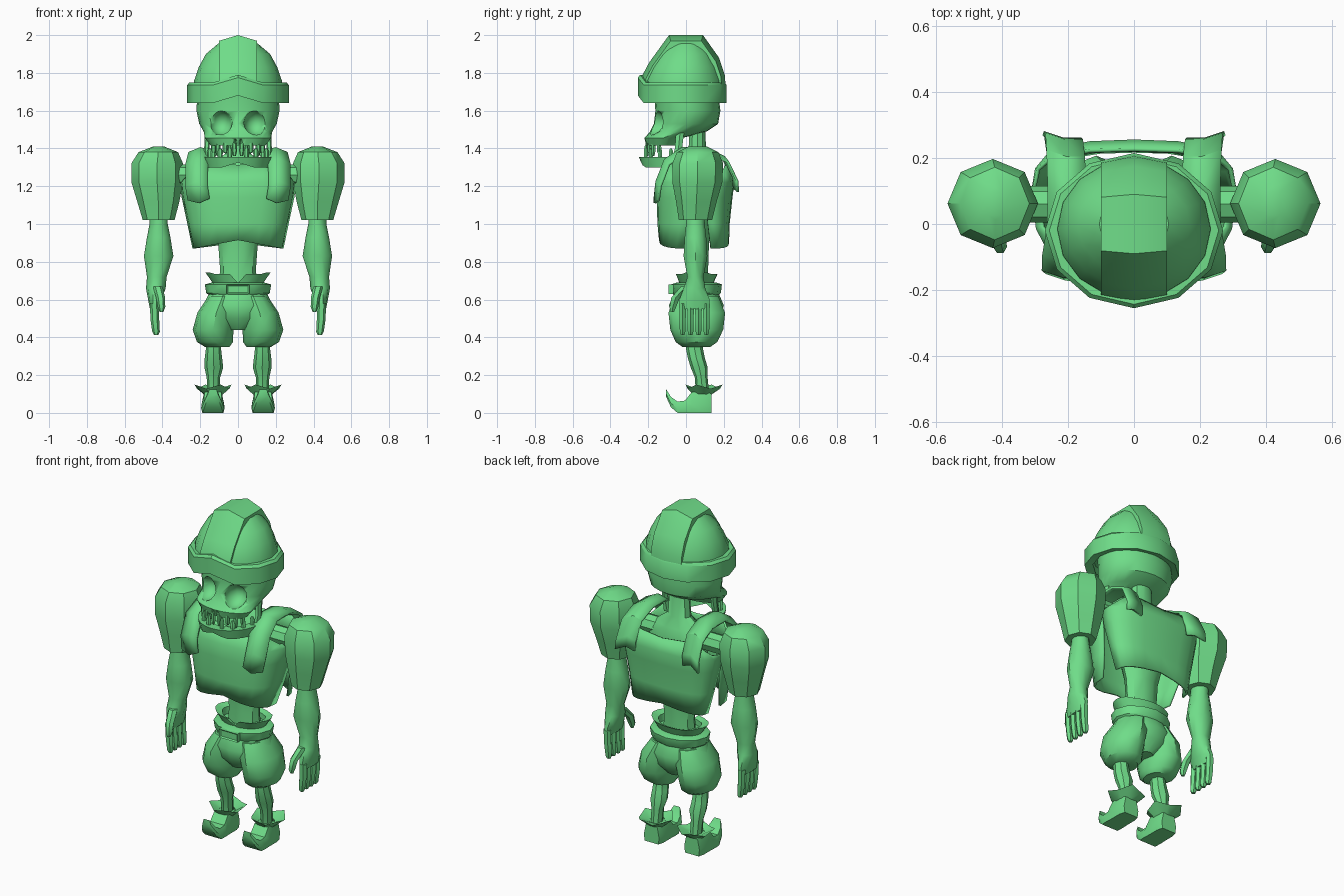
import bpy, bmesh, math
from math import sin, cos, pi, radians

if "Cube" in bpy.data.objects:
    bpy.data.objects.remove(bpy.data.objects["Cube"])

green = bpy.data.materials.new("green")
green.diffuse_color = (0.16, 0.72, 0.25, 1)
green.use_nodes = True
green.node_tree.nodes["Principled BSDF"].inputs["Base Color"].default_value = green.diffuse_color


def finish(name, bm, mirror=False, thick=0, angle=38):
    bmesh.ops.recalc_face_normals(bm, faces=bm.faces)
    me = bpy.data.meshes.new(name)
    bm.to_mesh(me)
    bm.free()
    me.materials.append(green)
    me.shade_smooth()
    me.set_sharp_from_angle(angle=radians(angle))
    ob = bpy.data.objects.new(name, me)
    bpy.context.collection.objects.link(ob)
    if thick:
        m = ob.modifiers.new("thickness", 'SOLIDIFY')
        m.thickness, m.offset = thick, 0
    if mirror:
        ob.modifiers.new("mirror", 'MIRROR')
    return ob


def loft(name, sections, wrap=False, sheet=False, caps=True, **kw):
    """Skin a list of equal-length point sections; sheet leaves them open."""
    bm = bmesh.new()
    rows = [[bm.verts.new(p) for p in s] for s in sections]
    n, k = len(rows[0]), len(rows)
    for i in range(k if wrap else k - 1):
        a, b = rows[i], rows[(i + 1) % k]
        for j in range(n - 1 if sheet else n):
            q = (j + 1) % n
            bm.faces.new((a[j], a[q], b[q], b[j]))
    if caps and not wrap and not sheet:
        bm.faces.new(rows[0])
        bm.faces.new(rows[-1])
    return finish(name, bm, **kw)


def tube(name, rows, n=10, **kw):
    """Stack of ellipses: z, centre x, centre y, radius x, radius y."""
    return loft(name, [[(cx + rx * cos(2 * pi * i / n), cy + ry * sin(2 * pi * i / n), z)
                        for i in range(n)] for z, cx, cy, rx, ry in rows], **kw)


def box(name, c, s, **kw):
    bm = bmesh.new()
    bmesh.ops.create_cube(bm, size=1)
    for v in bm.verts:
        v.co = [c[i] + v.co[i] * s[i] for i in range(3)]
    return finish(name, bm, **kw)


# helmet dome, raised centre ridge and brim
tube("helmet_dome", [(1.70, 0, -.015, .235, .215), (1.76, 0, -.015, .232, .212),
                     (1.83, 0, -.01, .208, .185), (1.90, 0, -.005, .17, .145),
                     (1.955, 0, 0, .105, .10)], n=16)
ridge = [(-.245, 1.73), (-.235, 1.78), (-.195, 1.855), (-.09, 2.0), (0, 2.0), (.09, 2.0),
         (.175, 1.88), (.205, 1.79), (.21, 1.73)]


def toward(x, y, z, f):
    return (x, y * f, 1.70 + (z - 1.70) * f)


loft("helmet_ridge", [[toward(-.1, y, z, .78), toward(-.1, y, z, .9), toward(0, y, z, 1),
                       toward(.1, y, z, .9), toward(.1, y, z, .78)] for y, z in ridge])
secs = []
for i in range(12):
    a = 2 * pi * i / 12
    up = .04 if i == 9 else 0
    secs.append([(.27 * f * cos(a), -.02 + .235 * f * sin(a), z + up)
                 for f, z in ((1, 1.64), (1, 1.735), (.95, 1.75), (.84, 1.75), (.82, 1.65))])
loft("helmet_brim", secs, wrap=True)

# skull with carved eye sockets and nostrils
skull = tube("skull", [(1.415, 0, -.125, .145, .085), (1.455, 0, -.12, .175, .10),
                       (1.49, 0, -.04, .182, .15), (1.53, 0, .0, .205, .17),
                       (1.60, 0, .01, .22, .172), (1.70, 0, 0, .215, .17)], n=24)
bm = bmesh.new()
for x, y, z, r in ((.092, -.165, 1.535, (.062, .08, .066)), (.014, -.225, 1.43, (.01, .03, .022))):
    for s in (-1, 1):
        new = bmesh.ops.create_uvsphere(bm, u_segments=12, v_segments=8, radius=1)["verts"]
        for v in new:
            v.co = (s * x + v.co.x * r[0], y + v.co.y * r[1], z + v.co.z * r[2])
cutter = finish("socket_cutter", bm)
cutter.hide_render = True
mod = skull.modifiers.new("sockets", 'BOOLEAN')
mod.operation, mod.object, mod.solver = 'DIFFERENCE', cutter, 'EXACT'
bpy.context.view_layer.objects.active = skull
bpy.ops.object.modifier_apply(modifier="sockets")
bpy.data.objects.remove(cutter)

# lower jaw, hinges and teeth
secs = []
for i in range(13):
    a = pi + pi * i / 12
    low = 1.30 + .025 * max(0, 1 - abs(cos(a)) / .5)
    secs.append([(.18 * f * cos(a), -.06 + .19 * f * sin(a), z)
                 for f, z in ((1, 1.355), (.93, low), (.68, low + .01), (.72, 1.355))])
loft("jaw", secs)
tube("jaw_hinge", [(1.31, .155, -.055, .022, .03), (1.40, .165, -.04, .014, .022),
                   (1.50, .16, -.03, .016, .025)], n=6, mirror=True)
for k, d in enumerate((8, 30, 52, 74)):
    a = radians(d)
    x, y = .135 * sin(a), -.12 - .085 * cos(a)
    tube("upper_tooth", [(1.43, x, y, .013, .012), (1.385, x, y, .014, .012),
                         (1.36 + .015 * (k % 2), x, y, .007, .006)], n=6, mirror=True)
    a = radians(d + 9)
    x, y = .15 * sin(a), -.06 - .16 * cos(a)
    tube("lower_tooth", [(1.345, x, y, .013, .012), (1.385, x, y, .014, .012),
                         (1.415 - .015 * (k % 2), x, y, .007, .006)], n=6, mirror=True)

# inner body and neck
tube("body", [(.62, 0, .06, .105, .065), (.76, 0, .06, .095, .06), (.90, 0, .06, .105, .065),
              (1.10, 0, .06, .16, .09), (1.24, 0, .06, .20, .09), (1.31, 0, .06, .15, .075),
              (1.37, 0, .06, .07, .05), (1.58, 0, .06, .055, .04)], n=10)


# breast and back plates: rows of z, half width, side edge y, middle y
def plate(name, rows, dip, side_drop):
    secs = []
    for k, (z, w, ye, ym) in enumerate(rows):
        sec = []
        for i in range(11):
            a = -pi / 2 + pi * i / 10
            s, c = abs(sin(a)) ** .7 * (1 if a > 0 else -1), max(0, cos(a)) ** .7
            h = z
            if k == 0:
                h += dip * (1 - abs(s))
            if k == len(rows) - 1:
                h -= side_drop * max(0, abs(s) - .7) / .3 + .03 * (1 - abs(s))
            sec.append((w * s, ye + (ym - ye) * c, h))
        secs.append(sec)
    loft(name, secs, sheet=True, thick=.012)


plate("breast_plate", [(.87, .235, .02, -.137), (1.0, .262, .06, -.145), (1.14, .292, .09, -.15),
                       (1.22, .302, .09, -.145), (1.34, .285, .06, -.095)], .045, .11)
plate("back_plate", [(.87, .235, .13, .222), (1.0, .262, .115, .225), (1.14, .292, .10, .24),
                     (1.22, .305, .10, .25), (1.32, .30, .12, .225)], .03, .09)

# shoulder straps over the plates
path = [(.205, -.165, 1.135), (.217, -.155, 1.21), (.215, -.11, 1.325), (.20, -.02, 1.385),
        (.20, .10, 1.385), (.205, .20, 1.34), (.21, .25, 1.24), (.215, .255, 1.18)]
secs = []
for k, (x, y, z) in enumerate(path):
    tip = -.025 if k == 0 else .015
    secs.append([(x - .055, y, z), (x, y, z + tip), (x + .06, y + .02, z - .01)])
loft("shoulder_strap", secs, sheet=True, thick=.014, mirror=True)

# shoulder link, puffed sleeve, forearm
loft("shoulder_link", [[(x, .06 + .055 * cos(pi * i / 4), 1.26 + .055 * sin(pi * i / 4))
                        for i in range(8)] for x in (.12, .38)], mirror=True)
tube("sleeve", [(1.02, .42, .05, .084, .088), (1.12, .422, .055, .112, .108),
                (1.22, .428, .06, .136, .132), (1.32, .428, .062, .137, .135),
                (1.38, .422, .062, .105, .11), (1.41, .42, .062, .03, .05)], n=8, mirror=True)
tube("forearm", [(1.10, .42, .05, .045, .05), (1.0, .42, .05, .048, .052),
                 (.93, .42, .05, .062, .06), (.83, .42, .05, .078, .066),
                 (.72, .43, .05, .052, .045), (.66, .435, .045, .052, .06),
                 (.60, .44, .045, .036, .084), (.55, .443, .045, .023, .082)], mirror=True)

# fingers and thumb
for i in range(4):
    y = -.018 + .042 * i
    tube("finger", [(.58, .443, y, .024, .021), (.49, .44, y, .023, .019),
                    (.43, .434, y, .02, .017), (.413, .433, y, .012, .011)], n=6, mirror=True)
tube("thumb", [(.67, .425, 0, .026, .03), (.61, .41, -.055, .024, .026),
               (.56, .405, -.07, .02, .02), (.535, .405, -.072, .01, .01)], n=6, mirror=True)

# trousers
tube("trouser_seat", [(.44, 0, .055, .06, .08), (.50, 0, .055, .15, .13), (.57, 0, .055, .185, .145),
                      (.64, 0, .055, .15, .115)], n=16)
tube("trouser_leg", [(.35, .11, .055, .066, .075), (.375, .122, .055, .095, .11),
                     (.44, .132, .057, .108, .14), (.53, .115, .057, .10, .15),
                     (.62, .08, .055, .075, .115)], n=12, mirror=True)

# belt, buckle and notched waistband
tube("belt", [(.62, 0, .055, .15, .115), (.635, 0, .055, .168, .13), (.68, 0, .055, .176, .135),
              (.69, 0, .055, .14, .105)], n=12)
bm = bmesh.new()
bmesh.ops.create_cube(bm, size=1)
for v in bm.verts:
    v.co = (v.co.x * .12, -.08 + v.co.y * .025, .655 + v.co.z * .05)
front = [f for f in bm.faces if f.normal.y < -.9]
bmesh.ops.inset_region(bm, faces=front, thickness=.01)
bmesh.ops.translate(bm, verts=front[0].verts, vec=(0, .008, 0))
finish("buckle", bm)
secs = []
for i in range(24):
    a = 2 * pi * i / 24
    z = .69 if i == 18 else .735 + .008 * (abs(cos(a)) > .8)
    f = .75 if i == 18 else 1
    secs.append([(.125 * cos(a), .055 + .085 * sin(a), .675),
                 (.172 * f * cos(a), .055 + .112 * f * sin(a), z),
                 (.13 * f * cos(a), .055 + .085 * f * sin(a), z - .012)])
loft("waistband", secs, wrap=True)

# shins
tube("shin", [(.40, .13, .045, .042, .045), (.34, .13, .045, .04, .045), (.29, .13, .055, .046, .045),
              (.24, .128, .07, .05, .045), (.19, .13, .08, .036, .034), (.08, .13, .09, .03, .035)],
     n=8, mirror=True)

# boots with curled toes: y, bottom z, top z, half width
boot = [(.135, 0, .10, .05), (.10, 0, .115, .06), (.03, 0, .11, .06), (-.005, .0, .065, .062),
        (-.045, 0, .06, .06), (-.08, .03, .085, .05), (-.105, .085, .125, .026)]
loft("boot", [[(.133 + sx * w, y, z) for sx, z in
               ((-.9, lo), (.9, lo), (1, lo + .4 * (hi - lo)), (.75, hi), (-.75, hi),
                (-1, lo + .4 * (hi - lo)))] for y, lo, hi, w in boot], mirror=True)
secs = []
for i in range(8):
    a = 2 * pi * (i + .5) / 8
    f, z = (1.08, .15) if i % 2 else (.95, .128)
    secs.append([(.13 + .05 * cos(a), .085 + .05 * sin(a), .095),
                 (.132 + .098 * f * cos(a), .095 + .098 * f * sin(a), z),
                 (.13 + .045 * cos(a), .085 + .045 * sin(a), .115)])
loft("boot_cuff", secs, wrap=True, mirror=True)
